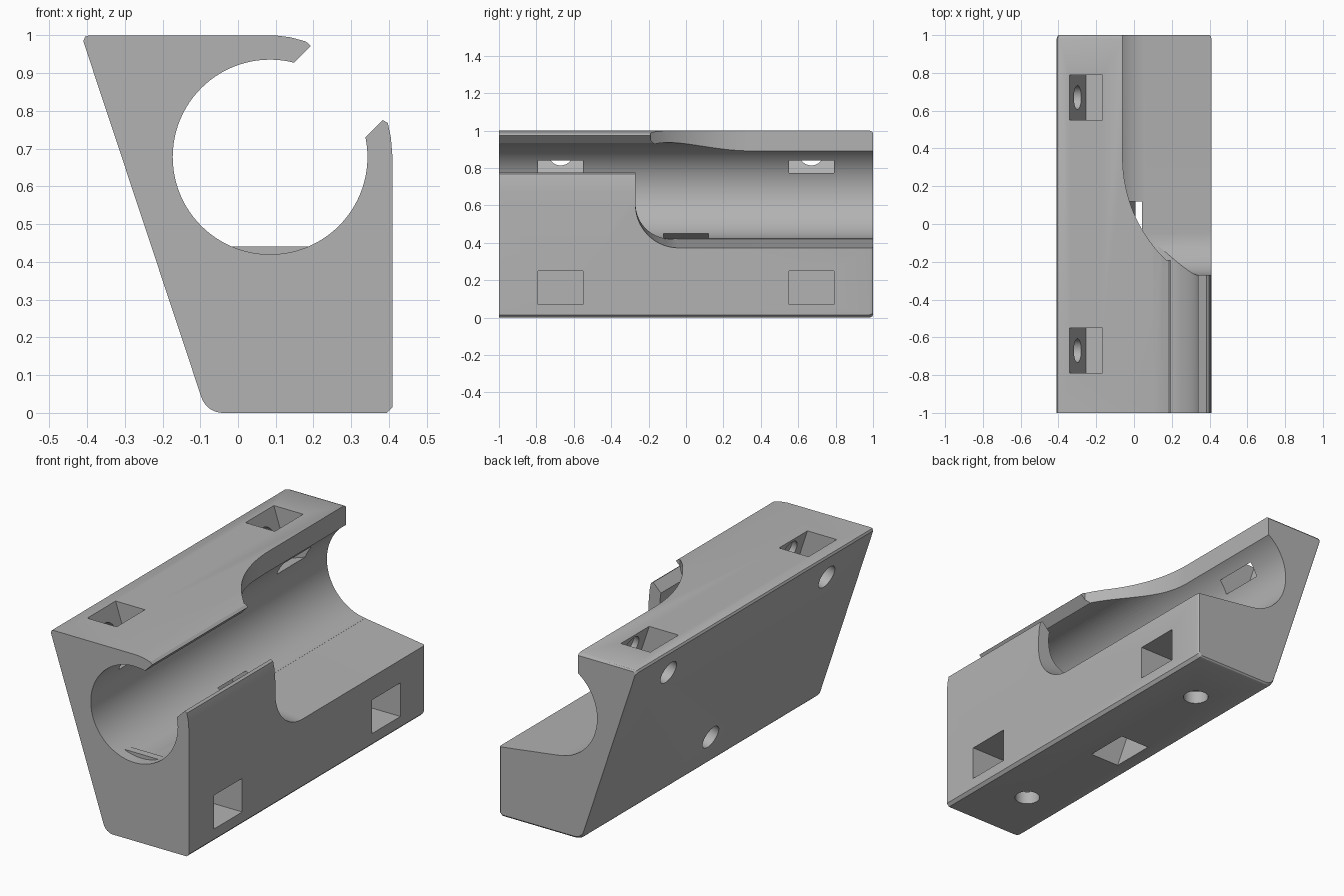
import bpy, bmesh, math
from mathutils import Vector, Matrix

if "Cube" in bpy.data.objects:
    bpy.data.objects.remove(bpy.data.objects["Cube"], do_unlink=True)

grey = bpy.data.materials.new("plain_grey")
grey.use_nodes = True
COLOUR = (0.45, 0.45, 0.45, 1)
grey.diffuse_color = COLOUR
grey.node_tree.nodes["Principled BSDF"].inputs["Base Color"].default_value = COLOUR


def make_object(name, bm):
    bmesh.ops.recalc_face_normals(bm, faces=bm.faces[:])
    mesh = bpy.data.meshes.new(name)
    bm.to_mesh(mesh)
    bm.free()
    mesh.materials.append(grey)
    obj = bpy.data.objects.new(name, mesh)
    bpy.context.collection.objects.link(obj)
    return obj


def loft(name, rings):
    """Closed solid through a list of equal-length point rings."""
    bm = bmesh.new()
    loops = [[bm.verts.new(p) for p in ring] for ring in rings]
    n = len(loops[0])
    for a, b in zip(loops, loops[1:]):
        for i in range(n):
            j = (i + 1) % n
            bm.faces.new((a[i], a[j], b[j], b[i]))
    bm.faces.new(loops[0])
    bm.faces.new(loops[-1])
    return make_object(name, bm)


def prism(name, outline, y0, y1):
    """Extrude an x-z outline along y."""
    return loft(name, [[(x, y, z) for x, z in outline] for y in (y0, y1)])


def rod(name, start, direction, length, radius, sides=48):
    bm = bmesh.new()
    direction = Vector(direction).normalized()
    turn = Vector((0, 0, 1)).rotation_difference(direction).to_matrix().to_4x4()
    mid = Vector(start) + direction * length / 2
    bmesh.ops.create_cone(bm, cap_ends=True, segments=sides, radius1=radius,
                          radius2=radius, depth=length,
                          matrix=Matrix.Translation(mid) @ turn)
    return make_object(name, bm)


def arc(cx, cy, r, a0, a1, n):
    return [(cx + r * math.cos(math.radians(a0 + (a1 - a0) * i / n)),
             cy + r * math.sin(math.radians(a0 + (a1 - a0) * i / n)))
            for i in range(n + 1)]


def cut(target, cutter):
    mod = target.modifiers.new("cut", 'BOOLEAN')
    mod.operation = 'DIFFERENCE'
    mod.solver = 'EXACT'
    mod.object = cutter
    bpy.context.view_layer.objects.active = target
    bpy.ops.object.modifier_apply(modifier=mod.name)
    bpy.data.objects.remove(cutter, do_unlink=True)


# Outer block with a slanted left side and a softened back end
outline = [(-0.395, 1), (0.1, 1), (0.14, 0.995), (0.18, 0.984), (0.19, 0.975),
           (0.385, 0.775), (0.397, 0.768), (0.405, 0.73), (0.41, 0.67),
           (0.41, 0.015), (0.395, 0)]
outline += arc(-0.04, 0.06, 0.06, 270, 198, 8) + [(-0.41, 0.985), (-0.405, 0.997)]


def section(y, s):
    return [(0.05 + (x - 0.05) * s, y, 0.5 + (z - 0.5) * s) for x, z in outline]


body = loft("clip_body", [section(-1, 1), section(0.98, 1),
                          section(0.994, 0.99), section(1, 0.975)])

# Round channel and its diagonal mouth
CX, CZ, R = 0.085, 0.678, 0.258
cut(body, rod("channel", (CX, -1.1, CZ), (0, 1, 0), 2.2, R, 96))
cut(body, prism("mouth", [(0.15, 0.93), (0.45, 1.23), (0.638, 1.03),
                          (0.338, 0.73), (CX, CZ)], -1.1, 1.1))

# Upper lip swept back towards the rear
lip = arc(0.69, 0.35, 0.75, 226, 180, 24) + [(-0.06, 1.1), (0.7, 1.1), (0.7, -0.21)]
cut(body, loft("lip_sweep", [[(x, y, z) for x, y in lip] for z in (0.8, 1.1)]))


# Side wall cut down behind the jaw, the floor falling gently outwards
def wall_ring(x):
    floor = 0.422 - 0.136 * (x - 0.05)
    side = [(-0.27, 0.87)] + arc(-0.04, floor + 0.23, 0.23, 180, 270, 20)
    side += [(1.1, floor), (1.1, 0.87)]
    return [(x, y, z) for y, z in side]


cut(body, loft("wall_sweep", [wall_ring(0.055), wall_ring(0.6)]))

# Pockets and screw holes square to the slanted side
ACROSS = Vector((0.95, 0.313))
DOWN = Vector((0.313, -0.95))


def slanted_pocket(corner, along, y):
    a = Vector(corner)
    b = a + ACROSS * 0.165
    pts = [a, b, b + along, a + along]
    cut(body, prism("pocket", [tuple(p) for p in pts], y - 0.12, y + 0.12))


def slanted_hole(x, z, y):
    direction = Vector((ACROSS.x, 0, ACROSS.y))
    start = Vector((x, y, z)) - direction * 0.1
    cut(body, rod("screw_hole", start, direction, 0.37, 0.063))


for y in (-0.67, 0.67):
    slanted_pocket((-0.255, 0.74), -DOWN * 0.4, y)
    slanted_hole(-0.37, 0.85, y)
    # Side pocket with a screw hole from below
    cut(body, prism("pocket", [(0.02, 0.07), (0.5, 0.07), (0.5, 0.25), (0.02, 0.25)],
                    y - 0.12, y + 0.12))
    cut(body, rod("screw_hole", (0.15, y, -0.1), (0, 0, 1), 0.4, 0.063))
slanted_pocket((-0.13, 0.42), DOWN * 0.55, 0)
slanted_hole(-0.147, 0.19, 0)

# Low stop rib on the channel floor near the front
rib = prism("stop_rib", [(-0.018, 0.441), (0.188, 0.441), (0.16, 0.4), (0.01, 0.4)],
            -0.94, -0.9)

for obj in (body, rib):
    bpy.ops.object.select_all(action='DESELECT')
    obj.select_set(True)
    bpy.context.view_layer.objects.active = obj
    bpy.ops.object.shade_smooth_by_angle(angle=math.radians(25))
